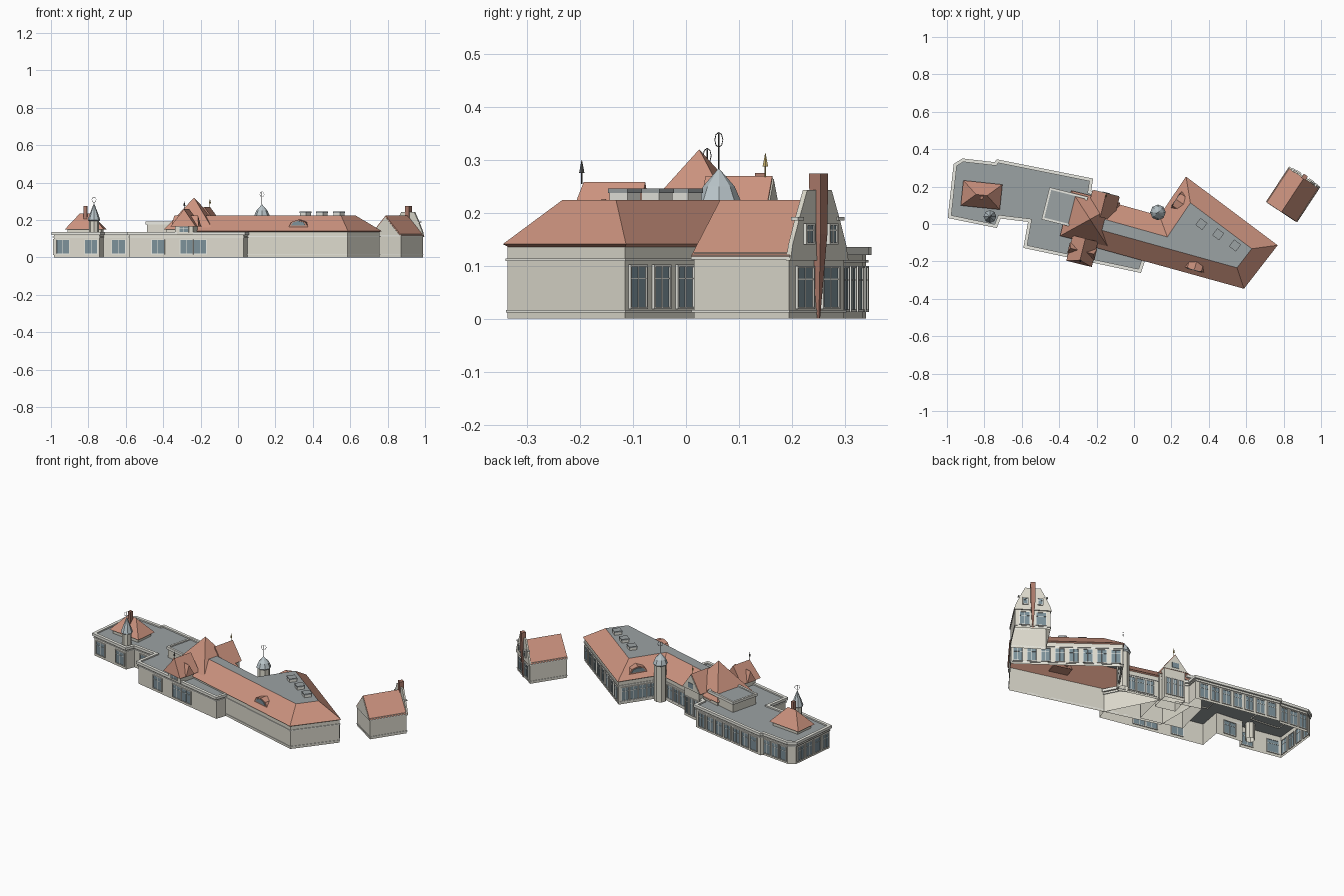
import bpy, bmesh
from math import pi, sin, cos, atan2, radians
from mathutils import Vector, Matrix

if "Cube" in bpy.data.objects:
    bpy.data.objects.remove(bpy.data.objects["Cube"])

def material(name, c):
    m = bpy.data.materials.new(name)
    m.diffuse_color = (*c, 1)
    m.use_nodes = True
    m.node_tree.nodes["Principled BSDF"].inputs["Base Color"].default_value = m.diffuse_color
    return m

WALL = material("plaster", (.72, .70, .61))
TILE = material("roof_tile", (.60, .29, .21))
FLAT = material("flat_roof", (.33, .36, .37))
GLASS = material("glass", (.20, .28, .32))
TRIM = material("trim", (.82, .82, .76))
BRICK = material("brick", (.42, .20, .15))
SLATE = material("slate", (.48, .55, .58))
IRON = material("iron", (.08, .08, .08))
GOLD = material("gold", (.55, .42, .15))

def finish(name, bm, mat, recalc=True):
    if recalc:
        bmesh.ops.recalc_face_normals(bm, faces=bm.faces[:])
    me = bpy.data.meshes.new(name)
    bm.to_mesh(me)
    bm.free()
    me.materials.append(mat)
    ob = bpy.data.objects.new(name, me)
    bpy.context.collection.objects.link(ob)
    return ob

def loft(name, rings, mat, cap=True, bottom=False):
    """Skin equal-length rings of 3D points."""
    bm = bmesh.new()
    vs = [[bm.verts.new(p) for p in r] for r in rings]
    for a, b in zip(vs, vs[1:]):
        for i in range(len(a)):
            j = (i + 1) % len(a)
            bm.faces.new((a[i], a[j], b[j], b[i]))
    if cap:
        bm.faces.new(vs[-1])
    if bottom:
        bm.faces.new(vs[0][::-1])
    bmesh.ops.remove_doubles(bm, verts=bm.verts[:], dist=1e-5)
    return finish(name, bm, mat, len(rings) > 1)

def ring(poly, z, d=0):
    """Polygon (counter-clockwise) at height z, inset by d with mitred corners."""
    out, n = [], len(poly)
    for i in range(n):
        p, a, b = Vector(poly[i]), Vector(poly[i - 1]), Vector(poly[(i + 1) % n])
        e, f = (p - a).normalized(), (b - p).normalized()
        n1, n2 = Vector((-e.y, e.x)), Vector((-f.y, f.x))
        q = p + (n1 + n2) * d / (1 + n1.dot(n2))
        out.append((q.x, q.y, z))
    return out

def band(name, poly, z0, z1, out, inner=0, mat=TRIM):
    loft(name, [ring(poly, z0), ring(poly, z0, -out), ring(poly, z1, -out), ring(poly, z1, inner),
                ring(poly, z1 - .008, inner)], mat, cap=False)

def frame(c, ang):
    return Matrix.Translation((c[0], c[1], 0)) @ Matrix.Rotation(radians(ang), 4, 'Z')

def rect(c, ang, lx, ly):
    M = frame(c, ang)
    return [(M @ Vector((x * lx / 2, y * ly / 2, 0))).to_2d() for x, y in ((-1, -1), (1, -1), (1, 1), (-1, 1))]

def block(name, poly, z0, z1, mat, bottom=False):
    loft(name, [ring(poly, z0), ring(poly, z1)], mat, bottom=bottom)

def ridge_roof(name, c, ang, L, W, z0, z1, hip0=0, hip1=0, mat=TILE):
    """Roof with its ridge along local x; hips pull the ridge ends in."""
    M = frame(c, ang)
    top = [M @ Vector((x, 0, z1)) for x in (-L / 2 + hip0, L / 2 - hip1)]
    loft(name, [ring(rect(c, ang, L, W), z0), [top[0], top[1], top[1], top[0]]], mat, cap=False)

def upright(name, c, ang, pts, depth, mat):
    """Flat outline (sideways, z) facing local +x, given thickness."""
    M = frame(c, ang)
    loft(name, [[M @ Vector((x, y, z)) for y, z in pts] for x in (0, depth)], mat, bottom=True)

def windows(name, p, q, ts, w, z0, z1, mat=GLASS):
    """Framed panes on the outer side of wall p-q, at fractions ts."""
    p, q = Vector(p), Vector(q)
    d = q - p
    A = Matrix.Rotation(atan2(d.y, d.x), 4, 'Z')
    parts = {n: bmesh.new() for n in ("pane", "frame")}
    def cube(k, t, x, z, sx, sy, sz):
        c = p + d * t
        M = Matrix.Translation((c.x, c.y, z)) @ A @ Matrix.Translation((x, 0, 0))
        bmesh.ops.create_cube(parts[k], size=1, matrix=M @ Matrix.Diagonal((sx, sy, sz, 1)))
    h, zm = z1 - z0, (z0 + z1) / 2
    for t in ts:
        cube("pane", t, 0, zm, w, .006, h)
        for s in (-1, 1):
            cube("frame", t, s * w / 2, zm, .004, .012, h + .004)
            cube("frame", t, 0, zm + s * h / 2, w, .012, .004)
        cube("frame", t, 0, z0 + h * .7, w, .009, .002)
        cube("frame", t, 0, zm, .002, .009, h)
    finish(name + "_panes", parts["pane"], mat)
    finish(name + "_frames", parts["frame"], TRIM)

def round_part(name, c, n, prof, mat):
    loft(name, [[(c[0] + r * cos(2 * pi * i / n), c[1] + r * sin(2 * pi * i / n), z) for i in range(n)]
                for r, z in prof], mat)

def spread(n, a=0, b=1):
    return [a + (b - a) * (i + .5) / n for i in range(n)]

# West wing: low flat-roofed building
wing = [(-.985, .04), (-.74, -.01), (-.72, .04), (-.555, .02), (-.58, -.12), (.03, -.25), (.05, -.19),
        (-.1, .1), (-.24, .17), (-.23, .235), (-.73, .335), (-.74, .32), (-.915, .34), (-.955, .315)]
loft("west_wing_walls", [ring(wing, 0), ring(wing, .127)], WALL, cap=False)
loft("west_wing_roof", [ring(wing, .127)], FLAT)
band("west_wing_cornice", wing, .12, .136, .01, .008)
band("west_wing_string_course", wing, .106, .111, .005)
windows("west_front_left", wing[0], wing[1], (.2, .82), .07, .018, .095)
windows("west_front_recess", wing[2], wing[3], (.5,), .075, .018, .095)
windows("west_front_right", wing[4], wing[5], (.25, .5, .62), .07, .018, .095)
windows("west_back", wing[9], wing[10], spread(7, .03, .97), .05, .015, .098)
windows("west_back_end", wing[11], wing[12], spread(3), .045, .015, .098)
windows("west_end", wing[13], wing[0], spread(4), .05, .015, .098)

# East building: bent plan with steep roof around a flat top
main = [(-.27, -.1), (.585, -.337), (.757, -.115), (.28, .242), (.14, .035), (-.27, .15)]
loft("main_walls", [ring(main, 0), ring(main, .14)], WALL, cap=False)
loft("main_roof_slopes", [ring(main, .136), ring(main, .141, -.008), ring(main, .224, .09)], TILE, cap=False)
loft("main_roof_flat", [ring(main, .224, .09)], FLAT)
band("main_string_course", main, .109, .114, .004)
band("main_plinth_line", main, .012, .016, .003)
windows("main_courtyard", main[3], main[4], spread(4, .05, .85), .045, .02, .1)
windows("main_north", main[2], main[3], spread(8), .05, .02, .1)
windows("main_arm_north", main[4], main[5], spread(3, .12, .5), .045, .02, .1)
for i, c in enumerate([(.36, .0), (.45, -.055), (.54, -.115)]):
    block(f"skylight_curb_{i}", rect(c, -37, .042, .042), .22, .238, TRIM)
    block(f"skylight_{i}", rect(c, -37, .046, .046), .238, .246, FLAT, True)

# Eyebrow dormers on the slopes
for name, c, ang in (("front", (.325, -.235), -105.5), ("courtyard", (.235, .125), 147)):
    M = frame(c, ang)
    arc = [(.055 * cos(a), .16 + .042 * sin(a)) for a in (0, pi / 4, pi / 2, 3 * pi / 4, pi)]
    loft(name + "_eyebrow_dormer", [[M @ Vector((x, y, z)) for y, z in arc] for x in (-.06, .01)], TILE)
    upright(name + "_eyebrow_pane", M @ Vector((.01, 0, 0)), ang,
            [(y * .75, .17 + (z - .16) * .6) for y, z in arc], .003, GLASS)

# Central pavilion with pyramid roof and raised flat box beside it
pc, pa = (-.235, .025), -14
block("pavilion_walls", rect(pc, pa, .25, .23), 0, .155, WALL)
ridge_roof("pavilion_roof", pc, pa, .268, .25, .15, .32, .134, .134)
raised = rect((-.37, .085), pa, .2, .165)
block("raised_box", raised, .12, .18, WALL)
band("raised_box_edge", raised, .176, .192, .006, .006)
loft("raised_box_roof", [ring(raised, .185)], FLAT)

# Front dormer (half-hipped) and its small cross gable
A = pa - 90
fd = (-.277, -.145)
block("front_dormer_walls", rect(fd, A, .1, .1), .12, .175, WALL)
ridge_roof("front_dormer_roof", fd, A, .14, .14, .165, .258, 0, .02)
ridge_roof("front_dormer_cross_roof", fd, pa, .15, .06, .165, .225, .01, .01)
e = rect(fd, A, .1, .1)
windows("front_dormer", e[1], e[2], (.5,), .05, .135, .165)

# Rear gabled bay
bd = (-.165, .1)
block("rear_bay_walls", rect(bd, pa + 90, .12, .12), 0, .18, WALL)
ridge_roof("rear_bay_roof", bd, pa + 90, .13, .15, .17, .27)
M = frame(bd, pa + 90)
upright("rear_bay_gable", M @ Vector((.064, 0, 0)), pa + 90, [(-.07, .172), (.07, .172), (0, .264)], .004, WALL)
e = rect(bd, pa + 90, .12, .12)
windows("rear_bay", e[1], e[2], (.2, .5, .8), .028, .02, .12)
upright("rear_bay_gable_pane", M @ Vector((.068, 0, 0)), pa + 90,
        [(-.02, .185), (.02, .185), (.02, .215), (-.02, .215)], .003, GLASS)

# Western pavilion roof with chimney
block("west_pavilion_walls", rect((-.815, .155), -6, .18, .11), .12, .155, WALL)
ridge_roof("west_pavilion_roof", (-.815, .155), -6, .21, .135, .15, .236, .075, .075)
block("west_chimney", rect((-.815, .14), -6, .018, .018), .2, .275, BRICK)

# Turrets with spires
round_part("west_turret", (-.77, .04), 8, [(.027, .03), (.027, .2)], WALL)
round_part("west_turret_spire", (-.77, .04), 8, [(.027, .195), (.034, .2), (.022, .235), (.0005, .29)], SLATE)
round_part("court_turret", (.128, .062), 8, [(.034, 0), (.034, .222)], WALL)
round_part("court_turret_spire", (.128, .062), 8, [(.034, .215), (.042, .222), (.03, .25), (.0005, .284)], SLATE)

# Finials and weathervanes
for i, (x, y, z0, z1) in enumerate([(-.77, .04, .285, .32), (.128, .062, .28, .35)]):
    round_part(f"vane_rod_{i}", (x, y), 4, [(.0012, z0), (.0012, z1)], IRON)
    bpy.ops.mesh.primitive_torus_add(location=(x, y, z1 - .012), rotation=(pi / 2, 0, .6), major_radius=.014,
                                     minor_radius=.001, major_segments=8, minor_segments=3)
    bpy.context.object.name = f"vane_loop_{i}"
    bpy.context.object.data.materials.append(IRON)
for i, (x, y, z, m) in enumerate([(-.287, -.197, .255, IRON), (-.15, .15, .268, GOLD)]):
    round_part(f"finial_rod_{i}", (x, y), 4, [(.0015, z), (.0015, z + .025)], m)
    round_part(f"finial_cone_{i}", (x, y), 6, [(.006, z + .02), (.0005, z + .045)], m)

# Detached house with shaped gable and tapering chimney
hc, ha = (.85, .157), 56.7
house = rect(hc, ha, .215, .19)
block("house_walls", house, 0, .125, WALL)
band("house_eave", house, .112, .12, .004)
band("house_plinth_line", house, .012, .016, .003)
ridge_roof("house_roof", hc, ha, .222, .2, .118, .224)
M = frame(hc, ha)
upright("house_rear_gable", M @ Vector((-.113, 0, 0)), ha, [(-.09, .12), (.09, .12), (0, .216)], .003, WALL)
upright("house_front_gable", M @ Vector((.104, 0, 0)), ha,
        [(-.1, .11), (.1, .11), (.092, .14), (.07, .188), (.042, .243), (-.042, .243), (-.07, .188), (-.092, .14)],
        .01, WALL)
for s in (-1, 1):
    block("gable_knob", rect(M @ Vector((.11, s * .07, 0)), ha, .016, .02), .186, .192, TRIM, True)
windows("house_ground", house[1], house[2], (.27, .73), .055, .02, .098)
g = [(M @ Vector((.115, s * .1, 0))).to_2d() for s in (-1, 1)]
windows("house_gable", g[0], g[1], (.3, .7), .026, .142, .178)
cc = M @ Vector((.112, 0, 0))
loft("house_chimney", [ring(rect(cc, ha, s, s), z) for s, z in ((.004, 0), (.024, .16), (.026, .274))], BRICK)
